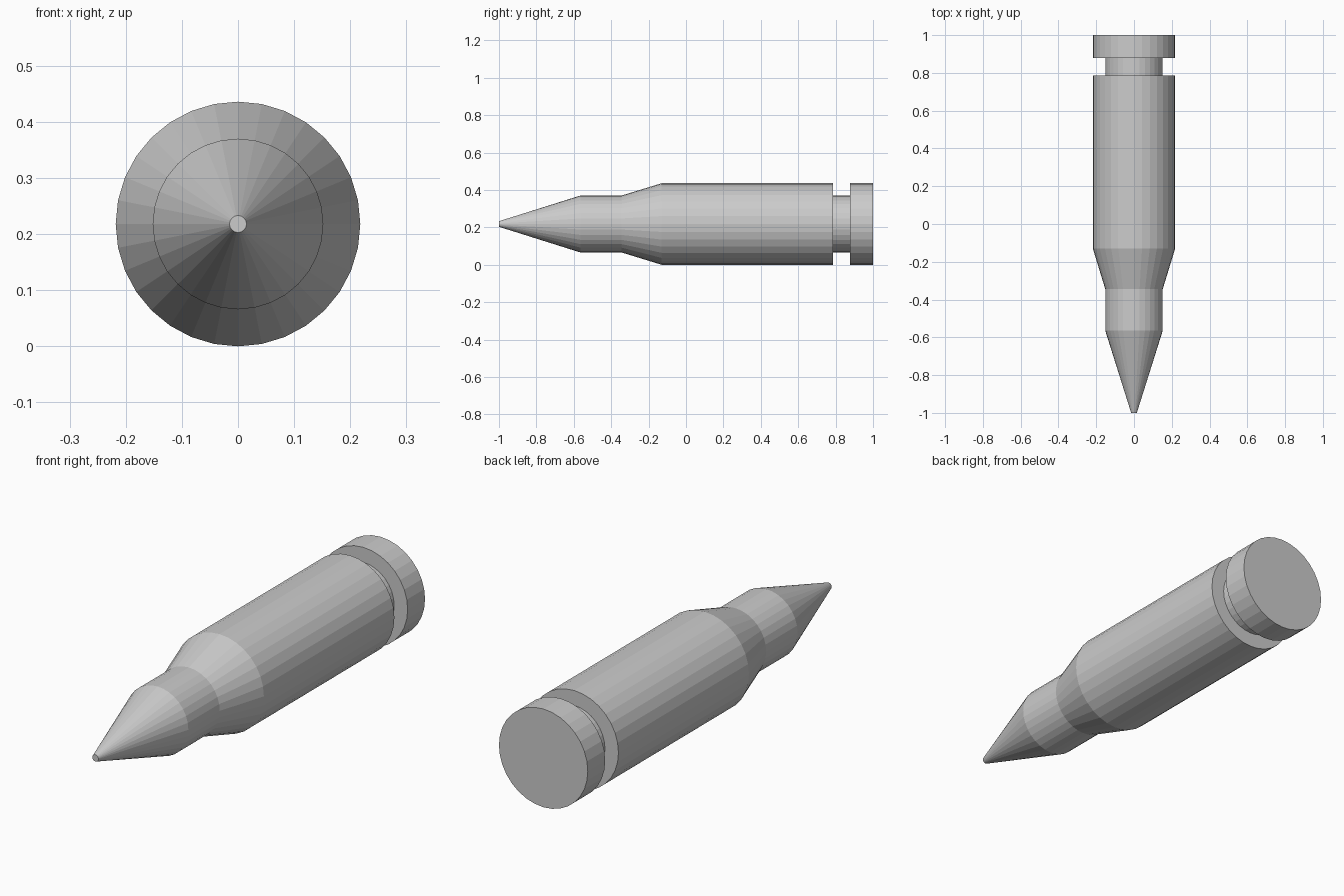
import bpy
import bmesh
from math import sin, cos, tau

cube = bpy.data.objects.get("Cube")
if cube:
    bpy.data.objects.remove(cube, do_unlink=True)

SIDES = 32
WIDE, NARROW, TIP = 0.218, 0.152, 0.015

grey = bpy.data.materials.new("plain grey")
grey.use_nodes = True
color = (0.6, 0.6, 0.6, 1)
grey.diffuse_color = color
grey.node_tree.nodes["Principled BSDF"].inputs["Base Color"].default_value = color


def lathe(name, profile, cap_front=False, cap_back=False):
    """Turn (y, radius) points around the long axis, with optional flat ends."""
    bm = bmesh.new()
    rings = [[bm.verts.new((r * sin(tau * i / SIDES), y, WIDE + r * cos(tau * i / SIDES)))
              for i in range(SIDES)] for y, r in profile]
    for a, b in zip(rings, rings[1:]):
        for i in range(SIDES):
            j = (i + 1) % SIDES
            bm.faces.new((a[i], a[j], b[j], b[i]))
    if cap_front:
        bm.faces.new(rings[0][::-1])
    if cap_back:
        bm.faces.new(rings[-1])
    # Both the side walls and the caps face away from the axis
    bmesh.ops.recalc_face_normals(bm, faces=bm.faces)
    mesh = bpy.data.meshes.new(name)
    bm.to_mesh(mesh)
    bm.free()
    mesh.materials.append(grey)
    obj = bpy.data.objects.new(name, mesh)
    bpy.context.collection.objects.link(obj)
    return obj


# Pointed nose with a small blunt tip, closed where it meets the neck
lathe("nose_cone", [(-1, TIP), (-0.565, NARROW)], cap_front=True, cap_back=True)

# Neck, sloped shoulder, long body and its flat rear step
lathe("body", [(-0.565, NARROW), (-0.345, NARROW), (-0.13, WIDE),
               (0.785, WIDE), (0.785, NARROW)], cap_front=True, cap_back=True)

# Narrow groove between body and rim
lathe("groove", [(0.785, NARROW), (0.878, NARROW)], cap_front=True, cap_back=True)

# Rear rim disc
lathe("rim", [(0.878, WIDE), (1, WIDE)], cap_front=True, cap_back=True)
